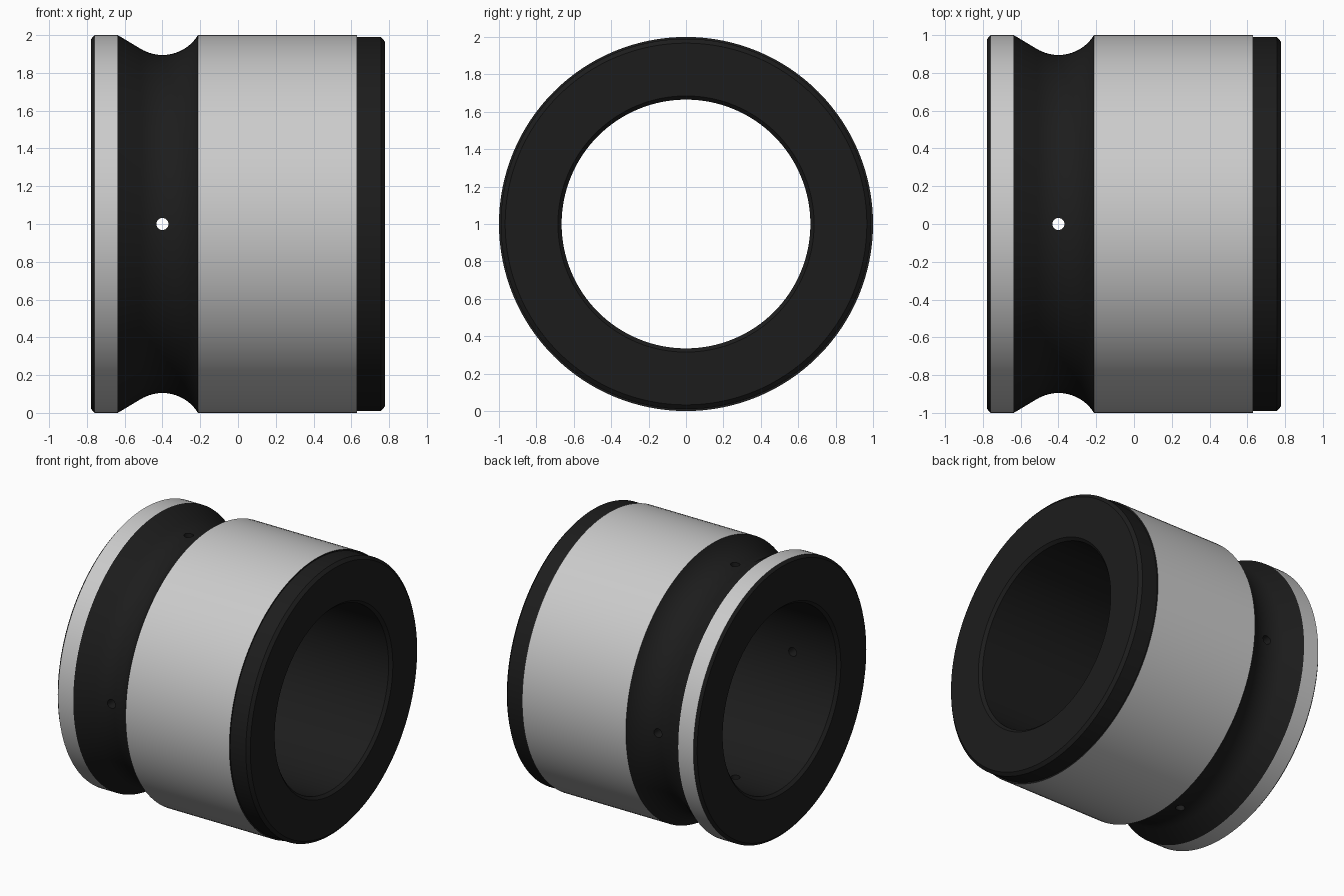
import bpy, bmesh, math
from mathutils import Matrix

if "Cube" in bpy.data.objects:
    bpy.data.objects.remove(bpy.data.objects["Cube"])

SEG = 128
CENTRE_Z = 1.0
GROOVE_X, GROOVE_R, ARC = -0.40, 1.116, 0.221


def material(name, colour):
    m = bpy.data.materials.new(name)
    m.diffuse_color = colour
    m.use_nodes = True
    m.node_tree.nodes["Principled BSDF"].inputs["Base Color"].default_value = m.diffuse_color
    return m


def link(name, bm):
    mesh = bpy.data.meshes.new(name)
    bm.to_mesh(mesh)
    bm.free()
    ob = bpy.data.objects.new(name, mesh)
    ob.location.z = CENTRE_Z
    bpy.context.collection.objects.link(ob)
    return ob


# Closed cross-section of the ring as (x, radius)
left = [(-0.777, 0.685), (-0.777, 0.98), (-0.76, 1.0), (-0.637, 1.0)]
steps = 20
a0, a1 = math.radians(238.8), math.radians(328.3)
groove = []
for i in range(steps + 1):
    a = a0 + (a1 - a0) * i / steps
    groove.append((GROOVE_X + ARC * math.cos(a), GROOVE_R + ARC * math.sin(a)))
groove[-1] = (-0.212, 1.0)
right = [(0.63, 1.0), (0.63, 0.99), (0.757, 0.99), (0.777, 0.967), (0.777, 0.685),
         (0.757, 0.665), (-0.757, 0.665)]
profile = left + groove + right
grey_segments = {2, len(left) + len(groove) - 1}

# Ring body, revolved around the x axis
bm = bmesh.new()
rings = []
for x, r in profile:
    rings.append([bm.verts.new((x, r * math.cos(2 * math.pi * k / SEG),
                                r * math.sin(2 * math.pi * k / SEG))) for k in range(SEG)])
for i, ring in enumerate(rings):
    nxt = rings[(i + 1) % len(rings)]
    for k in range(SEG):
        j = (k + 1) % SEG
        f = bm.faces.new((ring[k], ring[j], nxt[j], nxt[k]))
        f.material_index = 1 if i in grey_segments else 0
bmesh.ops.recalc_face_normals(bm, faces=bm.faces)
body = link("grooved_ring", bm)
body.data.materials.append(material("black", (0.012, 0.012, 0.012, 1)))
body.data.materials.append(material("grey", (0.8, 0.8, 0.8, 1)))

# Four radial oil holes in the groove, drilled by two crossing rods
for name, axis in (("hole_cutter_vertical", None), ("hole_cutter_sideways", 'X')):
    bm = bmesh.new()
    rot = Matrix.Rotation(math.pi / 2, 4, axis) if axis else Matrix.Identity(4)
    bmesh.ops.create_cone(bm, cap_ends=True, segments=32, radius1=0.032, radius2=0.032,
                          depth=2.4, matrix=Matrix.Translation((GROOVE_X, 0, 0)) @ rot)
    cutter = link(name, bm)
    cutter.hide_render = True
    mod = body.modifiers.new(name, 'BOOLEAN')
    mod.operation = 'DIFFERENCE'
    mod.solver = 'EXACT'
    mod.object = cutter
    bpy.context.view_layer.objects.active = body
    bpy.ops.object.modifier_apply(modifier=name)
    bpy.data.objects.remove(cutter)

# Smooth shading with crisp edges
bpy.ops.object.select_all(action='DESELECT')
body.select_set(True)
bpy.context.view_layer.objects.active = body
bpy.ops.object.shade_smooth_by_angle(angle=math.radians(25))
